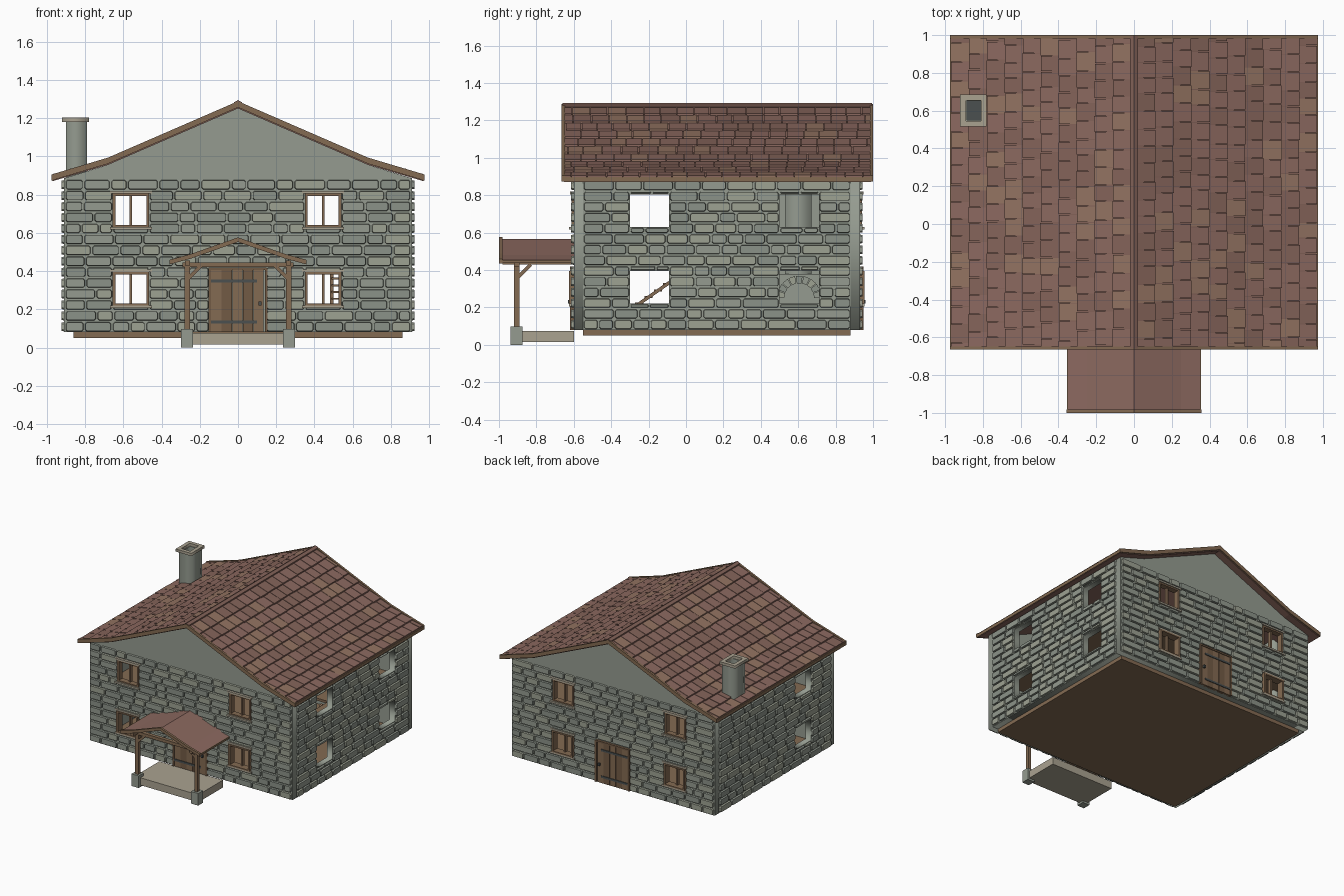
import bpy, bmesh, random
from mathutils import Vector

if "Cube" in bpy.data.objects:
    bpy.data.objects.remove(bpy.data.objects["Cube"])
random.seed(4)

def mat(name, r, g, b):
    m = bpy.data.materials.new(name)
    m.diffuse_color = (r, g, b, 1)
    m.use_nodes = True
    m.node_tree.nodes["Principled BSDF"].inputs["Base Color"].default_value = m.diffuse_color
    return m

STONE = [mat("stone_a", .30, .33, .28), mat("stone_b", .26, .29, .25), mat("stone_c", .34, .36, .29)]
TILE = [mat("tile_a", .26, .14, .115), mat("tile_b", .23, .125, .10), mat("tile_c", .29, .17, .12)]
WOOD, DARK = mat("wood", .23, .145, .085), mat("dark_wood", .17, .105, .06)
PALE, IRON = mat("pale_stone", .40, .36, .28), mat("iron", .07, .08, .08)

def finish(name, bm, *mats):
    bmesh.ops.recalc_face_normals(bm, faces=bm.faces)
    me = bpy.data.meshes.new(name)
    bm.to_mesh(me)
    bm.free()
    for m in mats:
        me.materials.append(m)
    ob = bpy.data.objects.new(name, me)
    bpy.context.collection.objects.link(ob)
    return ob

def loft(bm, a, b, mi=0):
    """Solid between two matching loops."""
    va, vb = [bm.verts.new(p) for p in a], [bm.verts.new(p) for p in b]
    n = len(va)
    fs = [bm.faces.new(va), bm.faces.new(vb[::-1])]
    fs += [bm.faces.new((va[i], vb[i], vb[(i+1) % n], va[(i+1) % n])) for i in range(n)]
    for f in fs:
        f.material_index = mi

def rect(x0, x1, y0, y1):
    return [(x0, y0), (x1, y0), (x1, y1), (x0, y1)]

def box(name, x0, x1, y0, y1, z0, z1, m):
    bm = bmesh.new()
    r = rect(x0, x1, y0, y1)
    loft(bm, [(x, y, z0) for x, y in r], [(x, y, z1) for x, y in r])
    return finish(name, bm, m)

def extrude_y(name, pts, y0, y1, m):
    bm = bmesh.new()
    loft(bm, [(x, y0, z) for x, z in pts], [(x, y1, z) for x, z in pts])
    return finish(name, bm, m)

def bar(name, p, q, w, m):
    p, q = Vector(p), Vector(q)
    rot = (q - p).to_track_quat('Z', 'Y')
    bm = bmesh.new()
    ring = [rot @ Vector((x, y, 0)) for x, y in rect(-w/2, w/2, -w/2, w/2)]
    loft(bm, [p + v for v in ring], [q + v for v in ring])
    return finish(name, bm, m)

def plate(name, loops, t, place, m):
    """Flat sheet with holes; place(u, v, w) maps it into the model."""
    cu = bpy.data.curves.new(name, 'CURVE')
    cu.dimensions, cu.fill_mode, cu.extrude = '2D', 'BOTH', t / 2
    for loop in loops:
        s = cu.splines.new('POLY')
        s.points.add(len(loop) - 1)
        for pt, (u, v) in zip(s.points, loop):
            pt.co = (u, v, 0, 1)
        s.use_cyclic_u = True
    tmp = bpy.data.objects.new(name, cu)
    bpy.context.collection.objects.link(tmp)
    me = bpy.data.meshes.new_from_object(tmp.evaluated_get(bpy.context.evaluated_depsgraph_get()))
    bm = bmesh.new()
    bm.from_mesh(me)
    bpy.data.objects.remove(tmp)
    for v in bm.verts:
        v.co = place(*v.co)
    bmesh.ops.remove_doubles(bm, verts=bm.verts, dist=1e-4)
    for f in bm.faces:
        f.material_index = 0
    return finish(name, bm, m)

def stones(name, u0, u1, blocked, place):
    """Running courses of chamfered stones around the openings."""
    bm = bmesh.new()
    def ring(a, b, c, d, k, w):
        return [place(u, z, w) for u, z in ((a+k, c), (b-k, c), (b, c+k), (b, d-k), (b-k, d), (a+k, d), (a, d-k), (a, c+k))]
    def run(a, b, c, d):
        while b - a > .012:
            w = random.uniform(.08, .17)
            e = b if b - a - w < .06 else a + w
            g, k = .004, .008 if d - c > .03 else .003
            loft(bm, ring(a+g, e-g, c+g, d-g, k, -.004), ring(a+g+.003, e-g-.003, c+g+.003, d-g-.003, k, .014), random.randrange(3))
            a = e
    h = .8 / 14
    for i in range(14):
        z0, z1 = .08 + i*h, .08 + (i+1)*h
        u = u0
        for a, b, c, d in sorted(blocked):
            if c < z1 and d > z0:
                run(u, a, z0, z1)
                if c - z0 > .014: run(a, b, z0, c)
                if z1 - d > .014: run(a, b, d, z1)
                u = b
        run(u, u1, z0, z1)
    finish(name, bm, *STONE)

# walls with window openings, plain gables and stone facing
LEVELS = ((.22, .395), (.63, .805))
gable = [(-.91, .08), (.91, .08), (.91, .885), (.68, .955), (0, 1.25), (-.68, .955), (-.91, .885)]
WINX = ((-.655, -.465), (.35, .54))
DOOR = (-.15, .145, .08, .415)
wins = [(a, b, c, d) for a, b in WINX for c, d in LEVELS]
for side, y, s in (("front", -.575, -1), ("back", .905, 1)):
    plate(side + "_wall", [gable] + [rect(*w) for w in wins], .05, lambda u, v, w: (u, y + w, v), STONE[0])
    stones(side + "_stones", -.905, .905, wins + [DOOR], lambda u, z, w: (u, y + s*(.025 + w), z))
for side, s, spans in (("right", 1, ((-.3, -.09), (.5, .71))), ("left", -1, ((-.3, -.09),))):
    holes = [(a, b, c, d) for a, b in spans for c, d in LEVELS]
    plate(side + "_wall", [rect(-.55, .88, .08, .885)] + [rect(*h) for h in holes], .05,
          lambda u, v, w: (s*.885 + w, u, v), STONE[0])
    stones(side + "_stones", -.55, .88, holes, lambda u, z, w: (s*(.91 + w), u, z))

# window frames, sills and lintels; plank doors
for side, y, s in (("front", -.6, -1), ("back", .93, 1)):
    def part(name, x0, x1, d0, d1, z0, z1, m):
        box(side + "_" + name, x0, x1, *sorted((y + s*d0, y + s*d1)), z0, z1, m)
    for a, b, c, d in wins:
        mid, out = (a + b) / 2, .025 if c < .5 else .012
        for x in (a, b - .014, mid - .007):
            part("window_post", x, x + .014, -.035, out if x != mid - .007 else -.01, c, d, WOOD)
        part("window_head", a, b, -.035, out, d - .012, d, WOOD)
        part("window_foot", a, b, -.035, out, c, c + .01, WOOD)
        part("window_lintel", a - .015, b + .015, -.02, .02, d, d + .014, PALE)
        part("window_sill", a - .015, b + .015, -.03, .025, c - .014, c, PALE)
    for i in range(5):
        x = DOOR[0] + .01 + i*.055
        part("door_plank", x, x + .053, -.01, .014, .08, .405, DARK if i % 2 else WOOD)
    for x in DOOR[:2]:
        part("door_jamb", x - .005, x + .009, -.01, .02, .08, .415, DARK)
    part("door_head", -.155, .15, -.01, .02, .405, .418, DARK)
    for z in (.125, .34):
        part("door_strap", -.14, .1, .013, .019, z, z + .016, IRON)
    part("door_handle", .108, .122, .013, .03, .22, .24, IRON)

# main roof: deck, bargeboards, fascia, ridge
def roof_profile(ps, t):
    full = [(-x, z) for x, z in ps[:0:-1]] + ps
    return full + [(x, z - t) for x, z in full[::-1]]
top = [(0, 1.272), (.68, .977), (.97, .892)]
extrude_y("roof_deck", roof_profile(top, .022), -.652, .99, TILE[1])
barge = roof_profile([(0, 1.288), (.68, .993), (.975, .905)], .032)
extrude_y("front_bargeboard", barge, -.665, -.648, WOOD)
extrude_y("back_bargeboard", barge, .983, 1.0, WOOD)
extrude_y("roof_ridge", [(-.022, 1.272), (0, 1.284), (.022, 1.272), (.022, 1.282), (0, 1.294), (-.022, 1.282)], -.66, .995, TILE[1])
for s in (-1, 1):
    box("eave_fascia", *sorted((s*.964, s*.975)), -.66, .995, .873, .898, WOOD)

# roof tiles in ten staggered rows per slope
def on_roof(t, lift):
    x = .015 + t * .953
    (xa, za), (xb, zb) = (top[0], top[1]) if x < .68 else (top[1], top[2])
    return x, za + (zb - za) * (x - xa) / (xb - xa) + lift
for side, s in (("right", 1), ("left", -1)):
    bm = bmesh.new()
    for r in range(10):
        y = -.648 - random.uniform(0, .09)
        while y < .983:
            w = random.uniform(.08, .105)
            a, b = max(y, -.648), min(y + w - .004, .983)
            y += w
            if b - a < .01:
                continue
            j = random.uniform(0, .006)
            lower = min(1, (r + 1) / 10 + j)
            (x0, z0), (x1, z1) = on_roof(r / 10, 0), on_roof(lower, 0)
            sec = [(x0, z0 - .004), (x1, z1 - .002), (x1, z1 + .013 + j/2), (x0, z0 + .004)]
            loft(bm, [(s*x, a, z) for x, z in sec], [(s*x, b, z) for x, z in sec],
                 random.choice((0, 0, 0, 1, 1, 2)))
    finish(side + "_roof_tiles", bm, *TILE)

# chimney and fireplace
def flat(z):
    return lambda u, v, w: (u, v, z + w)
plate("chimney_shaft", [rect(-.9, -.79, .53, .67), rect(-.885, -.805, .55, .65)], 1.1, flat(.63), STONE[0])
plate("chimney_cap", [rect(-.92, -.78, .515, .685), rect(-.89, -.81, .545, .655)], .022, flat(1.191), PALE)
box("chimney_flue", -.89, -.8, .54, .66, 1.1, 1.12, IRON)
box("fireplace", -.86, -.76, .47, .74, .08, .38, STONE[0])
from math import pi, cos, sin
bm = bmesh.new()
for i in range(9):
    a, b = pi*i/9 + .02, pi*(i+1)/9 - .02
    sec = [(.605 + r*cos(t), .25 + r*sin(t)) for r, t in ((.08, a), (.12, a), (.12, b), (.08, b))]
    loft(bm, [(-.765, y, z) for y, z in sec], [(-.74, y, z) for y, z in sec], i % 3)
finish("fireplace_arch", bm, *STONE)

# floors and ladder stair
box("ground_floor", -.86, .86, -.55, .88, .05, .08, WOOD)
plate("upper_floor", [rect(-.86, .86, -.55, .88), rect(.47, .67, -.2, .2)], .02, flat(.5), WOOD)
for x in (.49, .65):
    bar("stair_stringer", (x, -.45, .08), (x, .15, .5), .018, WOOD)
for i in range(1, 12):
    y, z = -.45 + i*.05, .08 + i*.035
    box("stair_tread", .49, .65, y - .022, y + .022, z - .005, z + .005, WOOD)

# porch
box("porch_floor", -.285, .285, -.915, -.6, .015, .075, PALE)
for s in (-1, 1):
    box("porch_post_base", s*.267 - .032, s*.267 + .032, -.937, -.873, 0, .098, STONE[0])
    box("porch_post", s*.265 - .014, s*.265 + .014, -.919, -.891, .098, .43, WOOD)
    bar("porch_brace", (s*.262, -.905, .36), (s*.19, -.905, .43), .018, WOOD)
    bar("porch_side_brace", (s*.265, -.9, .36), (s*.265, -.83, .43), .018, WOOD)
    box("porch_side_beam", s*.265 - .013, s*.265 + .013, -.98, -.6, .43, .455, WOOD)
    box("porch_eave_fascia", *sorted((s*.347, s*.355)), -.985, -.6, .437, .453, WOOD)
box("porch_cross_beam", -.29, .29, -.92, -.89, .42, .445, WOOD)
extrude_y("porch_roof", roof_profile([(0, .567), (.25, .479), (.352, .452)], .014), -.985, -.6, TILE[0])
extrude_y("porch_bargeboard", roof_profile([(0, .576), (.25, .488), (.357, .459)], .024), -1.0, -.982, WOOD)
